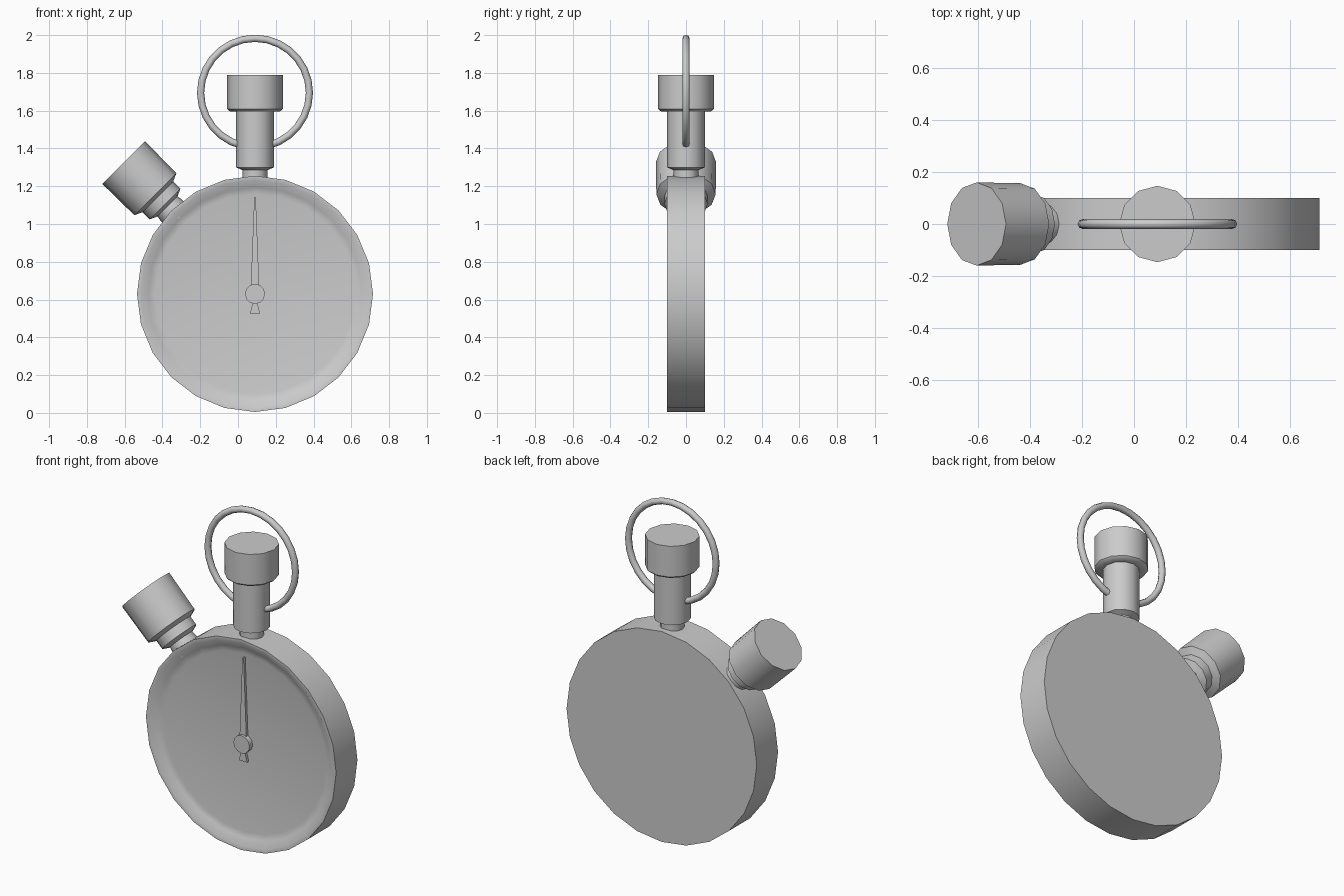
import bpy, bmesh
from math import sin, cos, pi, radians
from mathutils import Matrix

if "Cube" in bpy.data.objects:
    bpy.data.objects.remove(bpy.data.objects["Cube"])

CX, CZ = 0.09, 0.63      # centre of the case


def finish(name, bm, matrix, angle=45):
    bmesh.ops.recalc_face_normals(bm, faces=bm.faces)
    bm.transform(matrix)
    mesh = bpy.data.meshes.new(name)
    bm.to_mesh(mesh)
    bm.free()
    ob = bpy.data.objects.new(name, mesh)
    bpy.context.collection.objects.link(ob)
    bpy.ops.object.select_all(action='DESELECT')
    ob.select_set(True)
    bpy.context.view_layer.objects.active = ob
    bpy.ops.object.shade_smooth_by_angle(angle=radians(angle))
    return ob


def lathe(name, profile, sides, matrix):
    """Revolve (radius, height) points around local z and cap both ends."""
    bm = bmesh.new()
    rings = [[bm.verts.new((r * cos(2 * pi * i / sides), r * sin(2 * pi * i / sides), h))
              for i in range(sides)] for r, h in profile]
    for a, b in zip(rings, rings[1:]):
        for i in range(sides):
            j = (i + 1) % sides
            bm.faces.new((a[i], a[j], b[j], b[i]))
    bm.faces.new(rings[0])
    bm.faces.new(rings[-1])
    return finish(name, bm, matrix)


centre = Matrix.Translation((CX, 0, CZ))
to_front = centre @ Matrix.Rotation(pi / 2, 4, 'X')      # local z points to -y
to_side = centre @ Matrix.Rotation(-pi / 4, 4, 'Y')      # local z points up-left

# Case with a shallow dished dial in front
lathe("case", [(0.625, -0.1), (0.625, 0.1), (0.603, 0.1), (0.565, 0.073), (0.53, 0.066)],
      24, to_front)

# Top winding crown, stem and cap
lathe("crown", [(0.066, 0.58), (0.066, 0.655), (0.1, 0.67), (0.1, 0.965),
                (0.135, 0.967), (0.147, 0.978), (0.147, 1.16)], 12, centre)

# Angled side button
lathe("side_button", [(0.08, 0.57), (0.08, 0.625), (0.075, 0.655), (0.115, 0.673),
                      (0.115, 0.727), (0.157, 0.746), (0.16, 0.984)], 12, to_side)

# Hand hub
lathe("hand_hub", [(0.053, 0.06), (0.053, 0.096)], 12, to_front)

# Tapered hand with a flared tail
outline = [(-0.027, -0.105), (0.027, -0.105), (0.012, -0.045), (0.022, 0.04),
           (0.004, 0.51), (-0.004, 0.51), (-0.022, 0.04), (-0.012, -0.045)]
bm = bmesh.new()
face = bm.faces.new([bm.verts.new((x, y, 0.062)) for x, y in outline])
top = bmesh.ops.extrude_face_region(bm, geom=[face])["geom"]
bmesh.ops.translate(bm, vec=(0, 0, 0.02),
                    verts=[v for v in top if isinstance(v, bmesh.types.BMVert)])
finish("hand", bm, to_front, 20)

# Hanging ring through the stem
bpy.ops.mesh.primitive_torus_add(location=(CX, 0, 1.695), rotation=(pi / 2, 0, 0),
                                 major_radius=0.288, minor_radius=0.019,
                                 major_segments=28, minor_segments=8)
bow = bpy.context.object
bow.name = "hanging_ring"
bpy.ops.object.shade_smooth()
